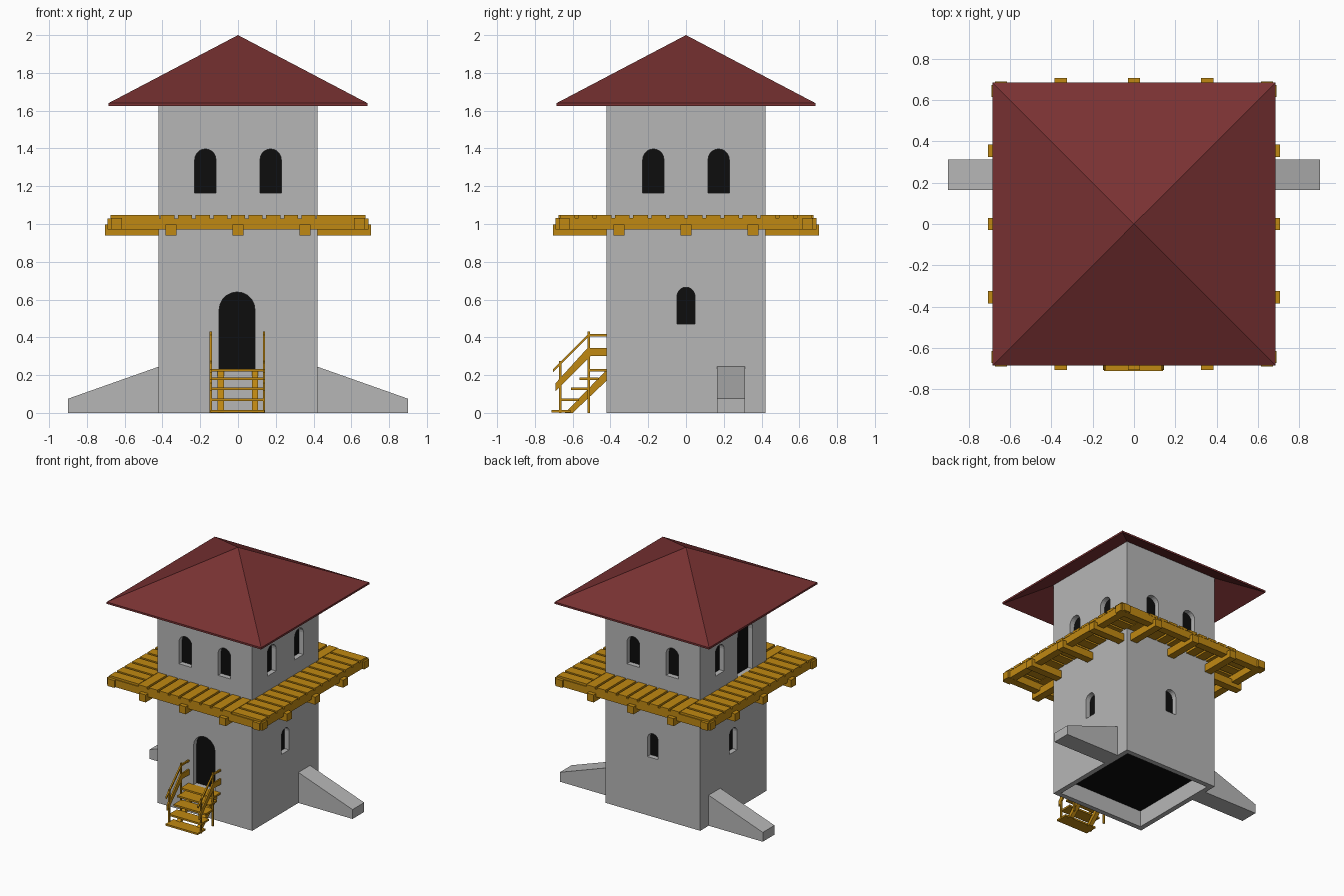
import bpy, bmesh, math
from mathutils import Matrix

if "Cube" in bpy.data.objects:
    bpy.data.objects.remove(bpy.data.objects["Cube"])


def mat(name, rgb):
    m = bpy.data.materials.new(name)
    m.diffuse_color = (*rgb, 1)
    m.use_nodes = True
    m.node_tree.nodes["Principled BSDF"].inputs["Base Color"].default_value = m.diffuse_color
    return m


STONE = mat("grey_stone", (0.47, 0.47, 0.47))
WOOD = mat("golden_wood", (0.53, 0.25, 0.006))
TILE = mat("dark_red_roof", (0.19, 0.031, 0.032))
DARK = mat("dark_interior", (0.004, 0.004, 0.004))


def add_box(bm, x0, x1, y0, y1, z0, z1):
    m = Matrix.Translation(((x0 + x1) / 2, (y0 + y1) / 2, (z0 + z1) / 2))
    bmesh.ops.create_cube(bm, size=1, matrix=m @ Matrix.Diagonal((x1 - x0, y1 - y0, z1 - z0, 1)))


def add_prism(bm, pts, vec):
    """Extrude a flat 3D outline along vec."""
    f = bm.faces.new([bm.verts.new(p) for p in pts])
    g = bmesh.ops.extrude_face_region(bm, geom=[f])["geom"]
    bmesh.ops.translate(bm, vec=vec, verts=[v for v in g if isinstance(v, bmesh.types.BMVert)])


def finish(bm, name, material):
    bmesh.ops.recalc_face_normals(bm, faces=bm.faces)
    me = bpy.data.meshes.new(name)
    bm.to_mesh(me)
    bm.free()
    me.materials.append(material)
    ob = bpy.data.objects.new(name, me)
    bpy.context.collection.objects.link(ob)
    return ob


def boxes(name, material, items):
    bm = bmesh.new()
    for b in items:
        add_box(bm, *b)
    return finish(bm, name, material)


W, T = 0.42, 0.04          # tower half width, wall thickness

# arched openings: (side turns from front, centre, half width, bottom, top)
openings = [(0, -0.005, 0.095, 0.23, 0.64), (3, 0.15, 0.095, 1.045, 1.46)]
for side in range(4):
    for c in (-0.173, 0.173):
        if not (side == 3 and c > 0):
            openings.append((side, c, 0.056, 1.165, 1.397))
    if side:
        openings.append((side, 0, 0.048, 0.47, 0.665))

cut = bmesh.new()
for side, c, r, z0, z1 in openings:
    rot = Matrix.Rotation(side * math.pi / 2, 3, 'Z')
    arc = [(c + r * math.cos(a * math.pi / 10), z1 - r + r * math.sin(a * math.pi / 10)) for a in range(11)]
    outline = [(c - r, z0), (c + r, z0)] + arc
    add_prism(cut, [rot @ Matrix.Translation((x, -W - 0.05, z)).translation for x, z in outline],
              rot @ Matrix.Translation((0, 0.12, 0)).translation)
cutter = finish(cut, "opening_cutter", STONE)
cutter.hide_render = True
cutter.hide_viewport = True

# tower walls: square tube
bm = bmesh.new()
ring = []
for h in (W, W - T):
    ring.append([[bm.verts.new((sx * h, sy * h, z)) for sx, sy in ((-1, -1), (1, -1), (1, 1), (-1, 1))]
                 for z in (0, 1.765)])
(ob, ot), (ib, it) = ring
for a, b in ((ob, ot), (ib, it), (ob, ib), (ot, it)):
    for i in range(4):
        j = (i + 1) % 4
        bm.faces.new((a[i], a[j], b[j], b[i]))
tower = finish(bm, "tower_walls", STONE)
mod = tower.modifiers.new("openings", 'BOOLEAN')
mod.operation = 'DIFFERENCE'
mod.solver = 'EXACT'
mod.object = cutter

# dark room filling behind the openings
k = W - T - 0.001
boxes("dark_inside", DARK, [(-k, k, -k, k, 0.13, 1.6)])

# buttresses on both sides
bm = bmesh.new()
for s in (-1, 1):
    add_prism(bm, [(s * x, 0.165, z) for x, z in ((0.41, 0), (0.9, 0), (0.9, 0.075), (0.41, 0.248))], (0, 0.148, 0))
finish(bm, "buttresses", STONE)

# hollow pyramid roof with a thin edge
bm = bmesh.new()
R = 0.685
loops = [[bm.verts.new((sx * R, sy * R, z)) for sx, sy in ((-1, -1), (1, -1), (1, 1), (-1, 1))]
         for z in (1.64, 1.625)]
tips = [bm.verts.new((0, 0, z)) for z in (2.0, 1.985)]
for i in range(4):
    j = (i + 1) % 4
    bm.faces.new((loops[0][i], loops[0][j], tips[0]))
    bm.faces.new((loops[1][j], loops[1][i], tips[1]))
    bm.faces.new((loops[0][j], loops[0][i], loops[1][i], loops[1][j]))
finish(bm, "roof", TILE)

# balcony support beams poking out of each wall
beams = []
for s in (-1, 1):
    for c in (-0.355, 0, 0.355):
        a, b = sorted((s * 0.4, s * 0.705))
        beams.append((c - 0.03, c + 0.03, a, b, 0.938, 0.998))
        beams.append((a, b, c - 0.03, c + 0.03, 0.938, 0.998))
boxes("balcony_beams", WOOD, beams)

# balcony edge frame
frame = []
for s in (-1, 1):
    c = s * 0.643
    frame.append((c - 0.03, c + 0.03, -0.69, 0.69, 0.972, 1.031))
    frame.append((-0.69, 0.69, c - 0.03, c + 0.03, 0.971, 1.03))
boxes("balcony_frame", WOOD, frame)

# balcony planks: side strips include the corners
planks = []
for s in (-1, 1):
    a, b = sorted((s * 0.415, s * 0.675))
    for i in range(14):
        y = -0.675 + i * 1.35 / 14
        planks.append((a, b, y + 0.009, y + 1.35 / 14 - 0.009, 1.029, 1.047))
    for i in range(9):
        x = -0.42 + i * 0.84 / 9
        planks.append((x + 0.009, x + 0.84 / 9 - 0.009, a, b, 1.029, 1.047))
boxes("balcony_planks", WOOD, planks)

# stair treads
boxes("stair_treads", WOOD, [(-0.145, 0.14, y - 0.052, y + 0.048, z - 0.007, z + 0.007) for y, z in
      ((-0.66, 0.009), (-0.615, 0.07), (-0.558, 0.127), (-0.512, 0.18), (-0.468, 0.225))])

# stair stringers
bm = bmesh.new()
for x in (-0.108, 0.073):
    add_prism(bm, [(x, y, z) for y, z in ((-0.64, 0), (-0.6, 0), (-0.41, 0.18), (-0.41, 0.218), (-0.43, 0.218))],
              (0.033, 0, 0))
finish(bm, "stair_stringers", WOOD)

# stair railings: posts, handrail and lower board on each side
bm = bmesh.new()
for x in (-0.15, 0.132):
    add_box(bm, x, x + 0.012, -0.522, -0.509, 0, 0.43)
    add_box(bm, x, x + 0.012, -0.672, -0.659, 0.0, 0.275)
    for pts in ([(-0.705, 0.215), (-0.513, 0.405), (-0.415, 0.405), (-0.415, 0.418), (-0.516, 0.418), (-0.705, 0.23)],
                [(-0.69, 0.115), (-0.505, 0.3), (-0.415, 0.3), (-0.415, 0.343), (-0.522, 0.343), (-0.69, 0.158)]):
        add_prism(bm, [(x, y, z) for y, z in pts], (0.012, 0, 0))
finish(bm, "stair_railings", WOOD)
